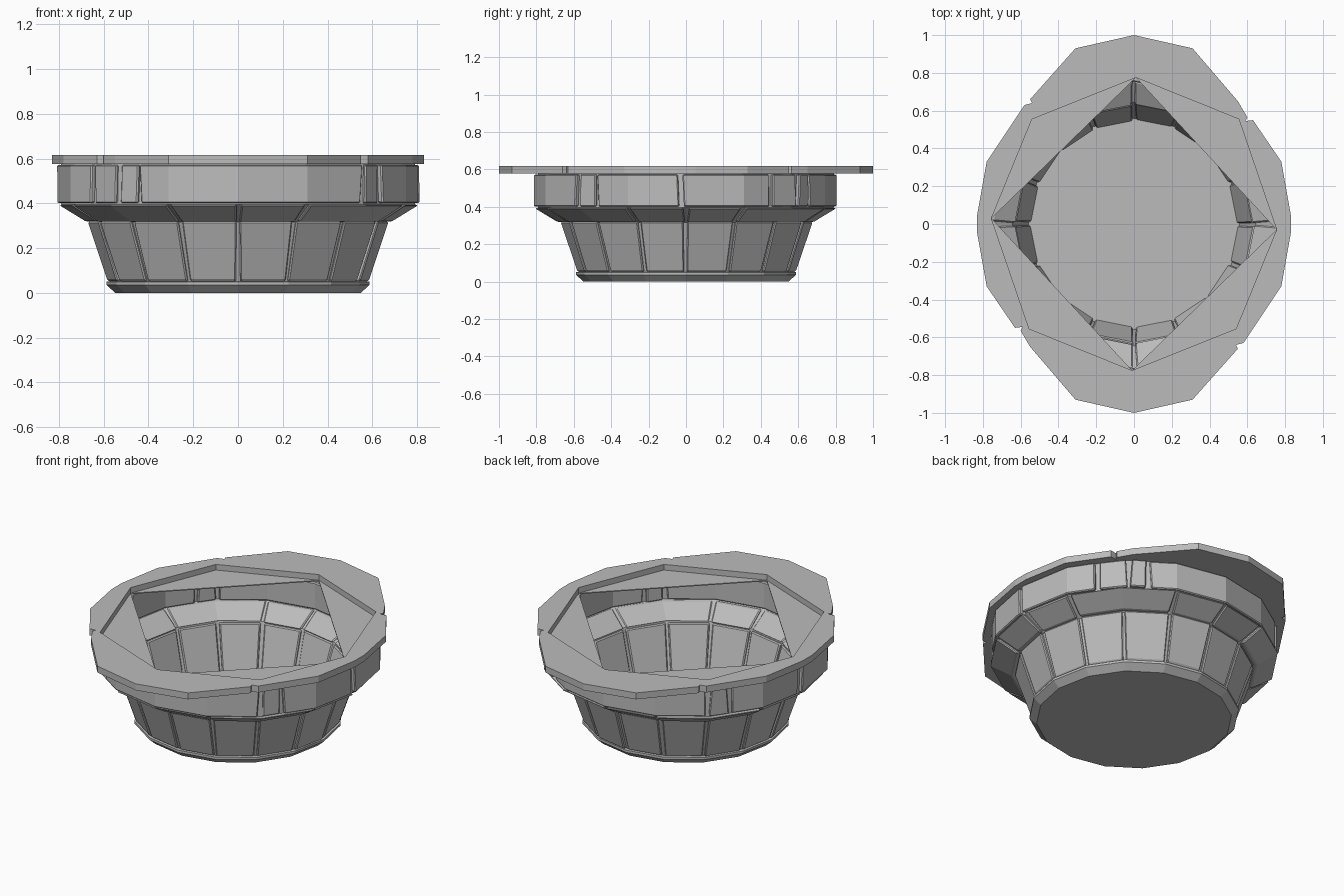
import bpy, bmesh, random
from math import sin, cos, radians, pi
from mathutils import Vector

random.seed(4)
cube = bpy.data.objects.get("Cube")
if cube:
    bpy.data.objects.remove(cube)

stone = bpy.data.materials.new("stone grey")
stone.use_nodes = True
stone.diffuse_color = (0.5, 0.5, 0.5, 1)
stone.node_tree.nodes["Principled BSDF"].inputs["Base Color"].default_value = (0.5, 0.5, 0.5, 1)

STEP = 22.5   # the bowl is a sixteen-sided round


def add_object(name, bm, bevel=0):
    bmesh.ops.recalc_face_normals(bm, faces=bm.faces)
    mesh = bpy.data.meshes.new(name)
    bm.to_mesh(mesh)
    bm.free()
    mesh.materials.append(stone)
    obj = bpy.data.objects.new(name, mesh)
    bpy.context.collection.objects.link(obj)
    if bevel:
        mod = obj.modifiers.new("worn edges", "BEVEL")
        mod.width, mod.segments = bevel, 1
        mod.limit_method, mod.angle_limit = "ANGLE", radians(40)
    return obj


def on_round(radius, angle, z):
    """Point at an angle on the sixteen-sided outline."""
    off = angle % STEP - STEP / 2
    r = radius * cos(radians(STEP / 2)) / cos(radians(off))
    return Vector((r * cos(radians(angle)), r * sin(radians(angle)), z))


def sweep(bm, sections, closed):
    """Join matching rings of vertices, capping an open sweep."""
    rings = [[bm.verts.new(p) for p in s] for s in sections]
    n = len(rings[0])
    pairs = list(zip(rings, rings[1:])) + ([(rings[-1], rings[0])] if closed else [])
    for a, b in pairs:
        for i in range(n):
            bm.faces.new((a[i], a[(i + 1) % n], b[(i + 1) % n], b[i]))
    if not closed:
        bm.faces.new(rings[0])
        bm.faces.new(rings[-1])


def panel(bm, start, end, profile):
    """One stone slab, bent where it crosses corners of the round."""
    angles = [k * STEP for k in range(-32, 64) if start + 3 < k * STEP < end - 3]
    shift = random.uniform(-0.007, 0.005)
    sections = []
    for edge, side in ((start, 1), *((a, 0) for a in angles), (end, -1)):
        low, high = (edge + side * random.uniform(0.3, 1.3) for _ in range(2))
        sections.append([on_round(r + shift, high if i in (1, 2) else low, z)
                         for i, (r, z) in enumerate(profile)])
    sweep(bm, sections, False)


def panel_ring(name, grooves, profile):
    bm = bmesh.new()
    for a, b in zip(grooves, grooves[1:] + [grooves[0] + 360]):
        panel(bm, a, b, profile)
    return add_object(name, bm, 0.006)


def both_halves(angles):
    return angles + [a + 180 for a in angles]


# Rings of slabs: outer low, outer high, inner high, inner low
panel_ring("lower_wall_slabs", [k * STEP for k in range(16)],
           [(.587, .056), (.675, .318), (.632, .322), (.548, .04)])
panel_ring("sloping_slabs", both_halves([0, 22.5, 67.5, 90, 112.5, 157.5]),
           [(.685, .318), (.808, .392), (.755, .402), (.632, .328)])
panel_ring("upper_wall_slabs", both_halves([-2, 35, 48, 56, 134, 143]),
           [(.81, .4), (.81, .572), (.76, .572), (.76, .406)])

# Thin shell behind the grooves
core = [(.565, .04), (.658, .316), (.79, .395), (.79, .578),
        (.775, .578), (.775, .405), (.645, .328), (.555, .04)]
bm = bmesh.new()
sweep(bm, [[on_round(r, k * STEP, z) for r, z in core] for k in range(16)], True)
add_object("bowl_shell", bm)

# Solid foot with a flat floor
bm = bmesh.new()
sweep(bm, [[on_round(r, k * STEP, z) for k in range(16)]
           for r, z in ((.548, 0), (.588, .036), (.588, .05), (.56, .052))], False)
add_object("foot", bm)

# Flat rim with an eight-sided opening and small joints in the outer edge
half_outline = [(.83, -.05), (.83, .05), (.78, .33), (.63, .55), (.59, .545), (.6, .565),
                (.55, .65), (.31, .93), (0, 1), (-.31, .93), (-.55, .66),
                (-.54, .64), (-.58, .63), (-.78, .33), (-.83, .05)]
half_opening = [(.755, -.03), (.555, .555), (.01, .775), (-.54, .555)]


def whole(points):
    return points + [(-x, -y) for x, y in points]


outline, opening = whole(half_outline), whole(half_opening)
bm = bmesh.new()
for loop in (outline, opening):
    ring = [bm.verts.new((x, y, .577)) for x, y in loop]
    for a, b in zip(ring, ring[1:] + ring[:1]):
        bm.edges.new((a, b))
bmesh.ops.triangle_fill(bm, edges=bm.edges[:], use_beauty=True)
bmesh.ops.dissolve_limit(bm, angle_limit=0.01, verts=bm.verts[:], edges=bm.edges[:])
top = bmesh.ops.extrude_face_region(bm, geom=bm.faces[:], use_keep_orig=True)
bmesh.ops.translate(bm, vec=(0, 0, .04),
                    verts=[v for v in top["geom"] if isinstance(v, bmesh.types.BMVert)])
add_object("rim", bm)

# Thin corner plates narrow the opening to a diamond
bm = bmesh.new()
for i in (0, 2, 4, 6):
    corner = [opening[i], opening[i + 1], opening[(i + 2) % 8]]
    sweep(bm, [[Vector((x, y, z)) for x, y in corner] for z in (.576, .582)], False)
add_object("rim_corner_plates", bm)
